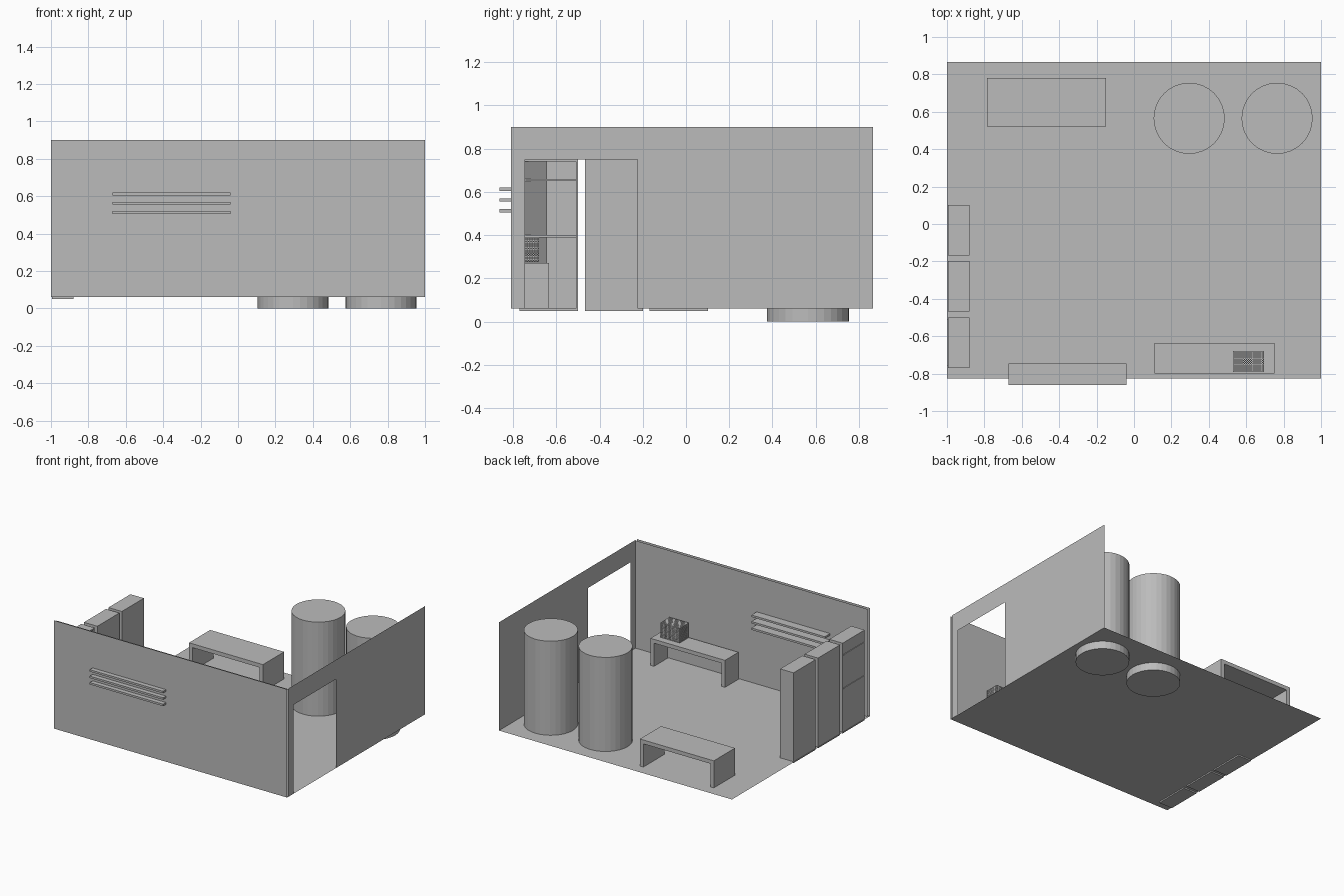
import bpy, bmesh, math

if "Cube" in bpy.data.objects:
    bpy.data.objects.remove(bpy.data.objects["Cube"])

grey = bpy.data.materials.new("plain grey")
grey.diffuse_color = (0.5, 0.5, 0.5, 1)
grey.use_nodes = True
grey.node_tree.nodes["Principled BSDF"].inputs["Base Color"].default_value = grey.diffuse_color


def finish(name, bm):
    me = bpy.data.meshes.new(name)
    bm.to_mesh(me)
    bm.free()
    me.materials.append(grey)
    ob = bpy.data.objects.new(name, me)
    bpy.context.collection.objects.link(ob)
    return ob


def add_box(bm, x0, x1, y0, y1, z0, z1):
    vs = bmesh.ops.create_cube(bm, size=1)["verts"]
    for v in vs:
        v.co.x = x1 if v.co.x > 0 else x0
        v.co.y = y1 if v.co.y > 0 else y0
        v.co.z = z1 if v.co.z > 0 else z0


def boxes(name, *dims):
    bm = bmesh.new()
    for d in dims:
        add_box(bm, *d)
    return finish(name, bm)


def sheet(name, pts):
    bm = bmesh.new()
    bm.faces.new([bm.verts.new(p) for p in pts])
    return finish(name, bm)


# Room shell: thin sheets
F = 0.06
H = 0.90
sheet("floor", [(-1, -0.826, F), (1, -0.826, F), (1, 0.865, F), (-1, 0.865, F)])
sheet("front_wall_outer", [(-1, -0.826, F), (1, -0.826, F), (1, -0.826, H), (-1, -0.826, H)])
sheet("front_wall_inner", [(1, -0.81, F), (-0.99, -0.81, F), (-0.99, -0.81, H - 0.005), (1, -0.81, H - 0.005)])

# Right wall outline runs around the doorway
sheet("right_wall", [(1, y, z) for y, z in [
    (-0.81, F), (-0.745, F), (-0.745, 0.75), (-0.225, 0.75),
    (-0.225, F), (0.865, F), (0.865, H), (-0.81, H)]])

# Storage tanks passing through the floor
for i, x in enumerate((0.295, 0.765)):
    bm = bmesh.new()
    bmesh.ops.create_cone(bm, cap_ends=True, segments=32, radius1=0.19, radius2=0.19, depth=0.79)
    bmesh.ops.translate(bm, verts=bm.verts, vec=(x, 0.565, 0.395))
    finish(f"tank_{i + 1}", bm)


# Benches: top slab on two end panels
def bench(name, x0, x1, y0, y1, top=0.27, t=0.03):
    boxes(name, (x0, x1, y0, y1, top - t, top),
          (x0, x0 + t, y0, y1, F, top - t),
          (x1 - t, x1, y0, y1, F, top - t))


bench("front_bench", 0.11, 0.75, -0.80, -0.635)
bench("back_bench", -0.785, -0.15, 0.52, 0.78)

# Closed lockers
for i, y in enumerate((-0.468, -0.168)):
    boxes(f"locker_{i + 1}", (-0.995, -0.88, y, y + 0.27, 0.05, 0.75))

# Open locker with shelves and an inward-turned door
ya, yb, t = -0.77, -0.50, 0.01
boxes("open_locker",
      (-0.995, -0.88, ya, ya + t, 0.05, 0.75),
      (-0.995, -0.88, yb - t, yb, 0.05, 0.75),
      (-0.995, -0.985, ya, yb, 0.05, 0.75),
      (-0.995, -0.88, ya, yb, 0.05, 0.06),
      (-0.995, -0.88, ya, yb, 0.74, 0.75),
      (-1.0, -0.89, ya + t, yb - t, 0.39, 0.40),
      (-1.0, -0.89, ya + t, yb - t, 0.65, 0.66))
sheet("locker_door", [(-0.88, -0.76, 0.06), (-0.98, -0.645, 0.06),
                      (-0.98, -0.645, 0.745), (-0.88, -0.76, 0.745)])

# Wall shelves passing through the front wall
boxes("wall_shelves", *[(-0.67, -0.04, -0.862, -0.745, z, z + 0.015)
                        for z in (0.505, 0.555, 0.605)])

# Wire crate on the front bench: bars around a box
x0, x1, y0, y1, z0, z1 = 0.53, 0.695, -0.79, -0.68, 0.275, 0.39
r = 0.003
bars = []
nx, ny, nz = 14, 9, 10
for i in range(nx + 1):
    x = x0 + r + (x1 - x0 - 2 * r) * i / nx
    for y in (y0 + r, y1 - r):
        bars.append((x - r, x + r, y - r, y + r, z0, z1))
    for z in (z0 + r, z1 - r):
        bars.append((x - r, x + r, y0, y1, z - r, z + r))
for i in range(ny + 1):
    y = y0 + r + (y1 - y0 - 2 * r) * i / ny
    for x in (x0 + r, x1 - r):
        bars.append((x - r, x + r, y - r, y + r, z0, z1))
    for z in (z0 + r, z1 - r):
        bars.append((x0, x1, y - r, y + r, z - r, z + r))
for i in range(nz + 1):
    z = z0 + r + (z1 - z0 - 2 * r) * i / nz
    for y in (y0 + r, y1 - r):
        bars.append((x0, x1, y - r, y + r, z - r, z + r))
    for x in (x0 + r, x1 - r):
        bars.append((x - r, x + r, y0, y1, z - r, z + r))
boxes("wire_crate", *bars)
